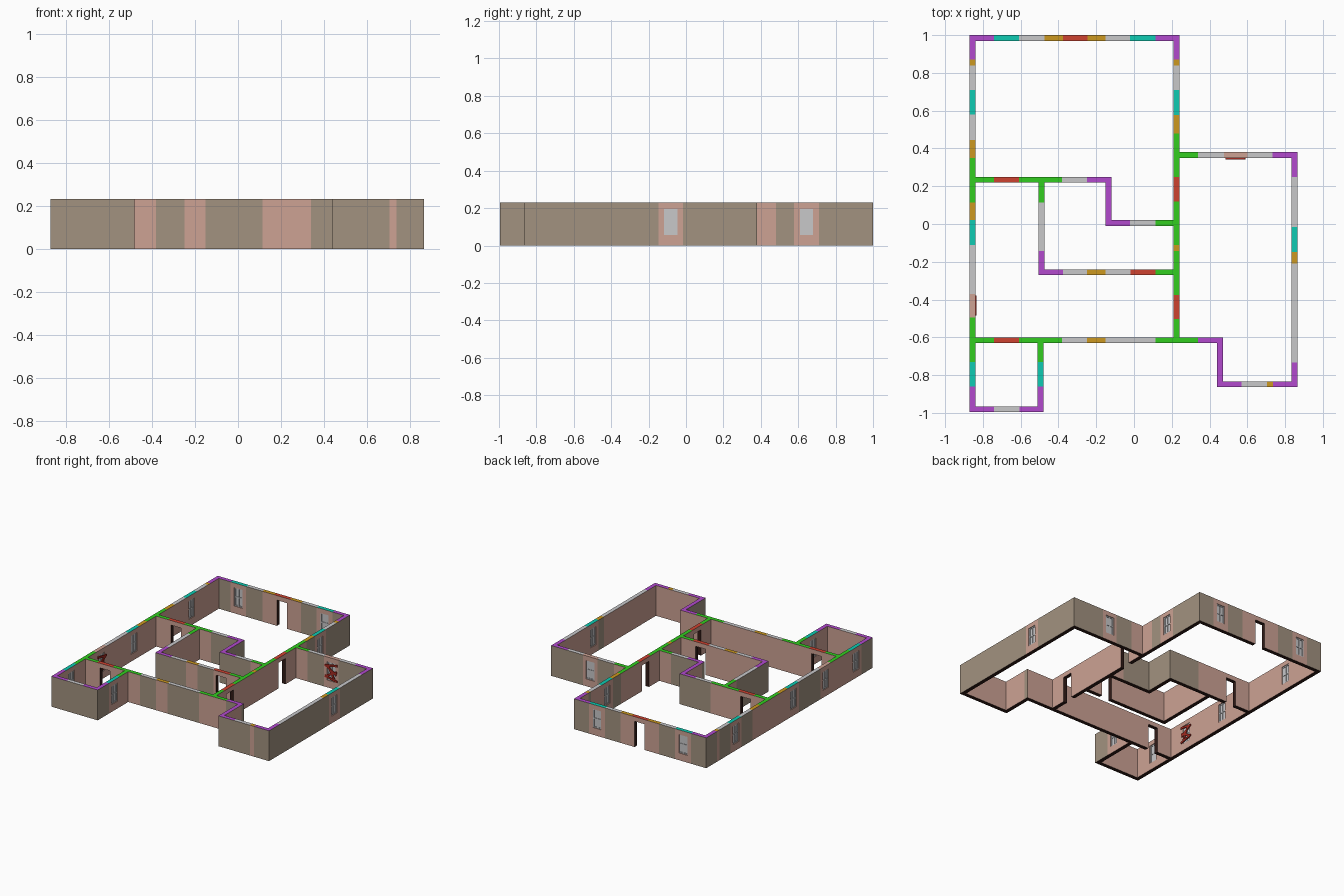
import bpy, bmesh, math
from mathutils import Vector, Matrix

if "Cube" in bpy.data.objects:
    bpy.data.objects.remove(bpy.data.objects["Cube"])

H, HALF = 0.23, 0.015            # wall height, half thickness
SILL, HEAD = 0.055, 0.195        # opening heights
WIN, DOOR = 0.035, 0.042         # opening half widths


def mat(name, r, g, b):
    m = bpy.data.materials.new(name)
    lin = [((c / 255 + 0.055) / 1.055) ** 2.4 for c in (r, g, b)]
    m.diffuse_color = (*lin, 1)
    m.use_nodes = True
    m.node_tree.nodes["Principled BSDF"].inputs["Base Color"].default_value = m.diffuse_color
    return m


MATS = [mat("pink_plaster", 205, 162, 148), mat("taupe_plaster", 162, 146, 128),
        mat("dark_base", 48, 26, 22), mat("purple_cap", 178, 74, 206),
        mat("green_cap", 50, 205, 32), mat("teal_cap", 14, 203, 178),
        mat("light_grey", 200, 200, 202), mat("orange_cap", 204, 152, 32),
        mat("red_cap", 206, 66, 48), mat("plank_red", 165, 42, 32)]
PINK, TAUPE, DARK, GREY, PLANK = 0, 1, 2, 6, 9
# P corner, G junction, T window, W plain, O/o filler, R door, S boarded window
CAP = {'P': 3, 'G': 4, 'T': 5, 'W': 6, 'O': 7, 'o': 7, 'R': 8, 'S': 0}
ZS = [0, SILL, HEAD, H]


def finish(bm, name):
    me = bpy.data.meshes.new(name)
    bm.to_mesh(me)
    bm.free()
    for m in MATS:
        me.materials.append(m)
    ob = bpy.data.objects.new(name, me)
    bpy.context.collection.objects.link(ob)
    return ob


def box(bm, centre, size, material, rot=None):
    m = Matrix.Translation(centre) @ (rot or Matrix()) @ Matrix.Diagonal((*size, 1))
    res = bmesh.ops.create_cube(bm, size=1, matrix=m)
    for f in {f for v in res['verts'] for f in v.link_faces}:
        f.material_index = material


def wall(name, axis, c, start, pieces, taupe, inner=0):
    """One straight wall; pieces is 'kind:end' text, taupe the sides that are taupe,
    inner the side carrying planks."""
    def P(t, s, z):
        return Vector((t, c + s, z)) if axis == 'x' else Vector((c + s, t, z))

    bm, wins = bmesh.new(), bmesh.new()

    def quad(pts, normal, material):
        n = P(*normal) - P(0, 0, 0)
        pts = [P(*p) for p in pts]
        if (pts[1] - pts[0]).cross(pts[2] - pts[0]).dot(n) < 0:
            pts.reverse()
        bm.faces.new([bm.verts.new(p) for p in pts]).material_index = material

    # split the run into columns: (t0, t1, kind, solid rows)
    cols, t = [], start
    for item in pieces.split():
        kind, end = item.split(':')
        end = float(end)
        mid = (t + end) / 2
        if kind in 'TSR':
            w = DOOR if kind == 'R' else WIN
            rows = (0, 0, 1) if kind == 'R' else (1, 0, 1)
            cols += [(t, mid - w, kind, (1, 1, 1)), (mid - w, mid + w, kind, rows),
                     (mid + w, end, kind, (1, 1, 1))]
        else:
            cols.append((t, end, kind, (1, 1, 1)))
        if kind in 'TS':
            # glass with glazing bars
            def bar(a, z, wa, d, wz):
                size = (wa, d, wz) if axis == 'x' else (d, wa, wz)
                box(wins, P(a, 0, z), size, GREY)
            zm, hh = (SILL + HEAD) / 2, HEAD - SILL
            bar(mid, zm, 2 * WIN, 0.012, hh)
            bar(mid, zm, 0.006, 0.02, hh)
            for z in (SILL + 0.004, zm, HEAD - 0.004):
                bar(mid, z, 2 * WIN, 0.02, 0.008)
            for s in (-1, 1):
                bar(mid + s * (WIN - 0.004), zm, 0.008, 0.02, hh)
        if kind == 'S':
            # crossed planks nailed over the inside of the window
            pl = bmesh.new()
            for dz, ang in ((-0.05, 12), (-0.015, -28), (0.015, 32), (0.05, -10), (0, 62)):
                r = Matrix.Rotation(math.radians(ang), 4, 'Y' if axis == 'x' else 'X')
                size = (0.105, 0.007, 0.015) if axis == 'x' else (0.007, 0.105, 0.015)
                box(pl, P(mid, inner * (HALF + 0.004), 0.125 + dz), size, PLANK, r)
            finish(pl, name + "_planks")
        t = end

    for i, (a, b, kind, rows) in enumerate(cols):
        for j in range(3):
            if not rows[j]:
                continue
            z0, z1 = ZS[j], ZS[j + 1]
            jamb = DARK if kind == 'R' else PINK
            for s, sign in ((-HALF, '-'), (HALF, '+')):
                m = TAUPE if kind == 'o' or (kind in 'PW' and sign in taupe) else PINK
                quad([(a, s, z0), (b, s, z0), (b, s, z1), (a, s, z1)], (0, s, 0), m)
            for z, k, n in ((z0, j - 1, -1), (z1, j + 1, 1)):
                if 0 <= k < 3 and rows[k]:
                    continue
                m = DARK if k < 0 else CAP[kind] if k > 2 else jamb
                quad([(a, -HALF, z), (b, -HALF, z), (b, HALF, z), (a, HALF, z)],
                     (0, 0, n), m)
            for e, k, n in ((a, i - 1, -1), (b, i + 1, 1)):
                if 0 <= k < len(cols):
                    if cols[k][3][j]:
                        continue
                    m = jamb
                elif axis == 'x':
                    m = TAUPE if kind in 'PW' else PINK
                else:
                    continue      # end is buried in a crossing wall
                quad([(e, -HALF, z0), (e, HALF, z0), (e, HALF, z1), (e, -HALF, z1)],
                     (n, 0, 0), m)
    bmesh.ops.remove_doubles(bm, verts=bm.verts, dist=1e-5)
    finish(bm, name)
    if wins.verts:
        finish(wins, name + "_windows")
    else:
        wins.free()


# walls running left to right
wall("back_wall", 'x', 0.985, -0.87,
     "P:-.742 T:-.61 W:-.475 O:-.377 R:-.245 O:-.15 W:-.02 T:.113 P:.24", '+-')
wall("side_room_back_wall", 'x', 0.365, 0.24,
     "G:.34 W:.477 S:.6 W:.733 P:.865", '+-', -1)
wall("hall_back_wall", 'x', 0.235, -0.84, "G:-.742 R:-.61 G:-.38 W:-.248 P:-.12", '+-')
wall("closet_step_wall", 'x', 0.005, -0.15, "P:-.02 W:.113 G:.21", '+-')
wall("inner_room_front_wall", 'x', -0.255, -0.505,
     "P:-.377 W:-.248 O:-.15 W:-.018 R:.113 G:.21", '-')
wall("hall_front_wall", 'x', -0.615, -0.84,
     "G:-.742 R:-.61 G:-.38 W:-.248 O:-.15 W:.113 G:.34 P:.47", '-')
wall("side_room_front_wall", 'x', -0.848, 0.44, "P:.57 W:.703 O:.737 P:.865", '-')
wall("porch_front_wall", 'x', -0.98, -0.87, "P:-.742 W:-.607 P:-.48", '-')

# walls running front to back
wall("left_wall", 'y', -0.855, -0.965,
     "P:-.86 T:-.73 G:-.495 S:-.37 W:-.11 T:.02 O:.115 G:.35 O:.445 W:.58 T:.71 "
     "W:.84 O:.87 P:.97", '-', 1)
wall("middle_wall", 'y', 0.225, -0.6,
     "G:-.503 R:-.375 G:-.142 O:-.11 G:.12 R:.25 G:.48 o:.577 T:.71 W:.84 o:.87 P:.97", '+')
wall("right_wall", 'y', 0.85, -0.833, "P:-.733 W:-.21 o:-.147 T:-.016 W:.25 P:.35", '+')
wall("porch_right_wall", 'y', -0.495, -0.965, "P:-.86 T:-.73 G:-.63", '+')
wall("inner_room_left_wall", 'y', -0.49, -0.24, "P:-.142 W:.115 G:.22", '-')
wall("inner_room_step_wall", 'y', -0.135, 0.02, "P:.22", '+')
wall("side_room_step_wall", 'y', 0.455, -0.833, "P:-.63", '-')
